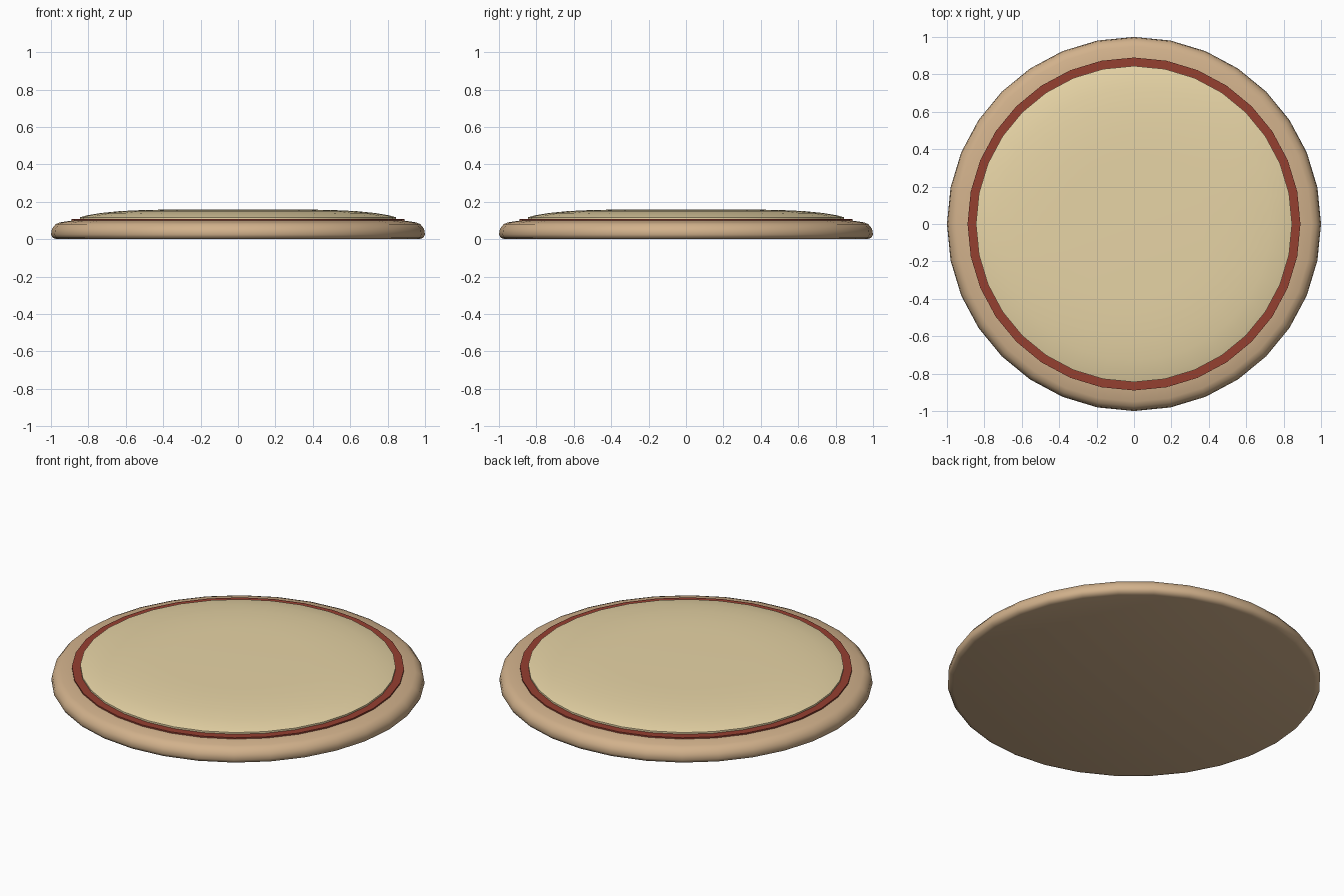
import bpy, bmesh, math

if "Cube" in bpy.data.objects:
    bpy.data.objects.remove(bpy.data.objects["Cube"])

SIDES = 32


def lathe(name, profile, color, angle=40):
    """Spin a (radius, z) profile around z; radius 0 makes a pole."""
    bm = bmesh.new()
    rings = []
    for r, z in profile:
        if r == 0:
            rings.append([bm.verts.new((0, 0, z))] * SIDES)
        else:
            rings.append([bm.verts.new((r * math.cos(2 * math.pi * i / SIDES),
                                        r * math.sin(2 * math.pi * i / SIDES), z))
                          for i in range(SIDES)])
    for a, b in zip(rings, rings[1:]):
        for i in range(SIDES):
            j = (i + 1) % SIDES
            bm.faces.new(list(dict.fromkeys((a[i], a[j], b[j], b[i]))))
    bmesh.ops.recalc_face_normals(bm, faces=bm.faces)
    mesh = bpy.data.meshes.new(name)
    bm.to_mesh(mesh)
    bm.free()
    obj = bpy.data.objects.new(name, mesh)
    bpy.context.collection.objects.link(obj)
    mat = bpy.data.materials.new(name + "_color")
    mat.diffuse_color = color
    mat.use_nodes = True
    mat.node_tree.nodes["Principled BSDF"].inputs["Base Color"].default_value = mat.diffuse_color
    mesh.materials.append(mat)
    bpy.ops.object.select_all(action='DESELECT')
    obj.select_set(True)
    bpy.context.view_layer.objects.active = obj
    bpy.ops.object.shade_smooth_by_angle(angle=math.radians(angle))
    return obj


# Flat-bottomed crust with a rounded rim
lathe("crust", [(0, 0.005), (0.97, 0.005), (0.99, 0.012), (1.0, 0.03), (0.995, 0.06),
                (0.975, 0.085), (0.95, 0.095), (0.87, 0.107), (0, 0.107)],
      (0.64, 0.44, 0.26, 1), 60)

# Thin sauce disc showing as a ring
lathe("sauce", [(0, 0.095), (0.89, 0.095), (0.89, 0.112), (0, 0.112)],
      (0.30, 0.05, 0.03, 1))

# Domed cheese layer
lathe("cheese", [(0, 0.108), (0.845, 0.108), (0.845, 0.122), (0.81, 0.132), (0.73, 0.145),
                 (0.63, 0.155), (0.5, 0.161), (0.38, 0.163), (0, 0.163)],
      (0.80, 0.66, 0.38, 1), 50)

# Rest the whole pizza on the ground
for obj in bpy.data.objects:
    obj.location.z = -0.005
